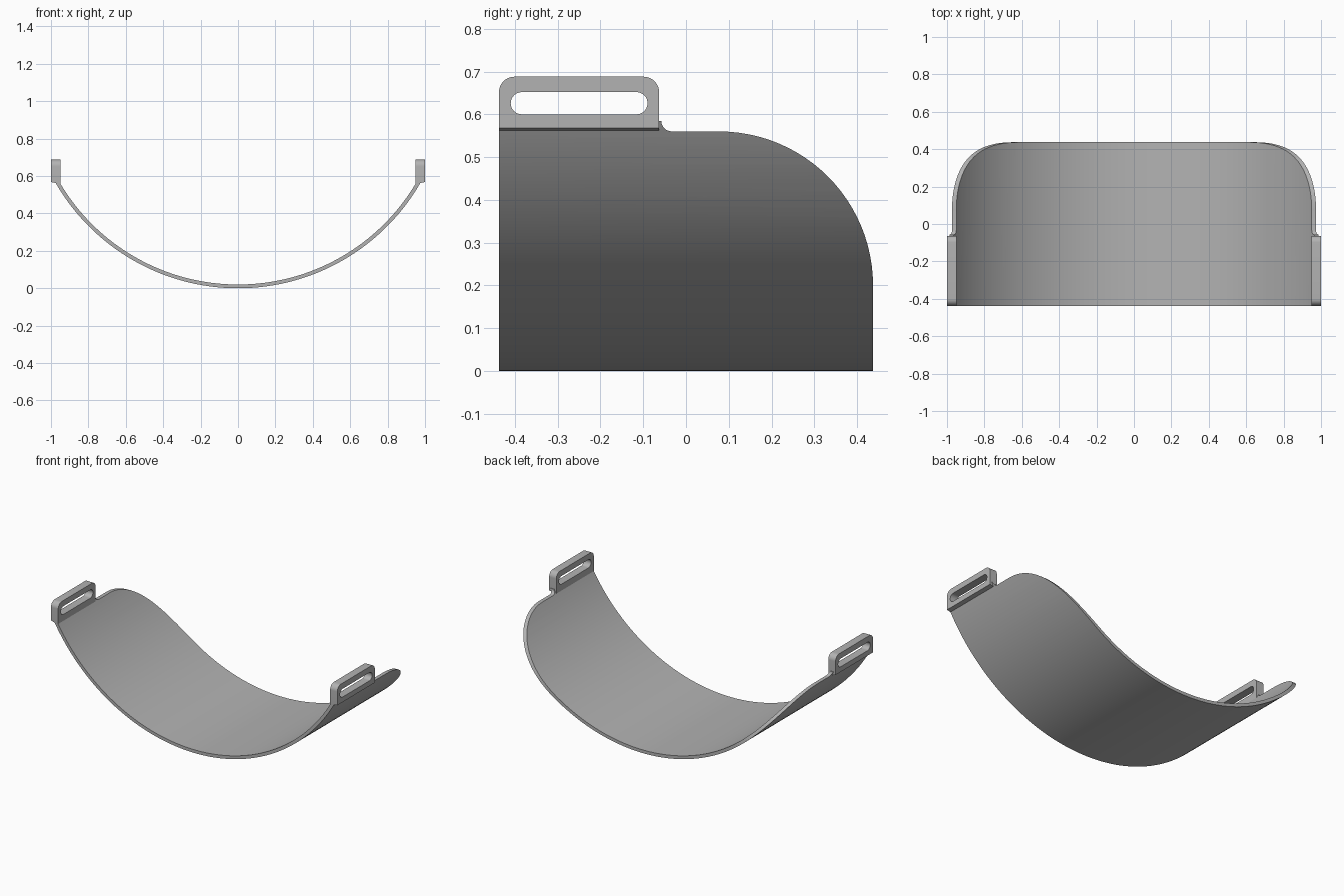
import bpy, bmesh
from math import sin, cos, pi, asin
from mathutils import Matrix

cube = bpy.data.objects.get("Cube")
if cube:
    bpy.data.objects.remove(cube)

grey = bpy.data.materials.new("plain_grey")
grey.use_nodes = True
grey.diffuse_color = (0.45, 0.45, 0.45, 1)
grey.node_tree.nodes["Principled BSDF"].inputs["Base Color"].default_value = (0.45, 0.45, 0.45, 1)

ALONG_X = Matrix(((0, 0, 1, 0), (1, 0, 0, 0), (0, 1, 0, 0), (0, 0, 0, 1)))   # outline in y, z
ALONG_Y = Matrix(((1, 0, 0, 0), (0, 0, -1, 0), (0, 1, 0, 0), (0, 0, 0, 1)))  # outline in x, z


def arc(cx, cy, r, a0, a1, steps):
    """Points on an arc, angles in units of pi."""
    angles = [pi * (a0 + (a1 - a0) * i / steps) for i in range(steps + 1)]
    return [(cx + r * cos(a), cy + r * sin(a)) for a in angles]


def prism(name, outlines, half, matrix):
    """Closed solid from flat outlines; an inner outline becomes a hole."""
    curve = bpy.data.curves.new(name + "_outline", "CURVE")
    curve.dimensions, curve.fill_mode, curve.extrude = "2D", "BOTH", half
    for points in outlines:
        spline = curve.splines.new("POLY")
        spline.points.add(len(points) - 1)
        for p, (u, v) in zip(spline.points, points):
            p.co = (u, v, 0, 1)
        spline.use_cyclic_u = True
    temp = bpy.data.objects.new(name + "_outline", curve)
    bpy.context.collection.objects.link(temp)
    mesh = bpy.data.meshes.new_from_object(temp.evaluated_get(bpy.context.evaluated_depsgraph_get()))
    bpy.data.objects.remove(temp)
    bm = bmesh.new()
    bm.from_mesh(mesh)
    bmesh.ops.remove_doubles(bm, verts=bm.verts, dist=1e-5)
    bmesh.ops.transform(bm, matrix=matrix, verts=bm.verts)
    bmesh.ops.recalc_face_normals(bm, faces=bm.faces)
    bm.to_mesh(mesh)
    bm.free()
    mesh.materials.clear()
    mesh.materials.append(grey)
    obj = bpy.data.objects.new(name, mesh)
    bpy.context.collection.objects.link(obj)
    return obj


def apply_and_smooth(obj):
    bpy.ops.object.select_all(action="DESELECT")
    obj.select_set(True)
    bpy.context.view_layer.objects.active = obj
    for mod in list(obj.modifiers):
        bpy.ops.object.modifier_apply(modifier=mod.name)
    bpy.ops.object.shade_smooth_by_angle(angle=pi / 6)


FRONT, BACK, TAB_END, RIM = -0.4375, 0.4375, -0.063, 0.56
CENTRE, OUTER, INNER = 1.126, 1.126, 1.106

# Curved panel, a thin circular arc running front to back
spread = asin(1.0 / OUTER) / pi + 0.01
section = (arc(0, CENTRE, OUTER, -0.5 - spread, -0.5 + spread, 96)
           + arc(0, CENTRE, INNER, -0.5 + spread, -0.5 - spread, 96))
panel = prism("curved_panel", [section], BACK, ALONG_Y)

# Side profile that trims the panel: rounded back corner, fillet beside the tab
profile = ([(FRONT - 0.1, -0.1), (BACK + 0.0001, -0.1)]
           + arc(BACK - 0.36, RIM - 0.36, 0.36, 0, 0.5, 24)
           + arc(TAB_END + 0.03, RIM + 0.025, 0.025, 1.5, 1, 6)
           + [(TAB_END - 0.01, RIM + 0.025), (TAB_END - 0.01, RIM + 0.004),
              (FRONT - 0.1, RIM + 0.004)])
trimmer = prism("side_trimmer", [profile], 1.3, ALONG_X)
trimmer.hide_render = True
trim = panel.modifiers.new("trim", "BOOLEAN")
trim.operation, trim.solver, trim.object = "INTERSECT", "EXACT", trimmer
apply_and_smooth(panel)
bpy.data.objects.remove(trimmer)

# Strap tabs with a rounded slot, one on each side
TOP, R, SLOT = 0.688, 0.036, 0.026
outline = ([(FRONT, RIM - 0.003), (TAB_END, RIM - 0.003)]
           + arc(TAB_END - R, TOP - R, R, 0, 0.5, 10)
           + arc(FRONT + R, TOP - R, R, 0.5, 1, 10))
slot = (arc(-0.09 - SLOT, 0.626, SLOT, -0.5, 0.5, 16)
        + arc(-0.41 + SLOT, 0.626, SLOT, 0.5, 1.5, 16))
tabs = prism("strap_tabs", [outline, slot], 0.025, Matrix.Translation((0.975, 0, 0)) @ ALONG_X)
for v in tabs.data.vertices:          # slope the underside up towards the outside
    if v.co.z < RIM and v.co.x > 0.98:
        v.co.z += 0.011
tabs.modifiers.new("mirror", "MIRROR")
apply_and_smooth(tabs)
